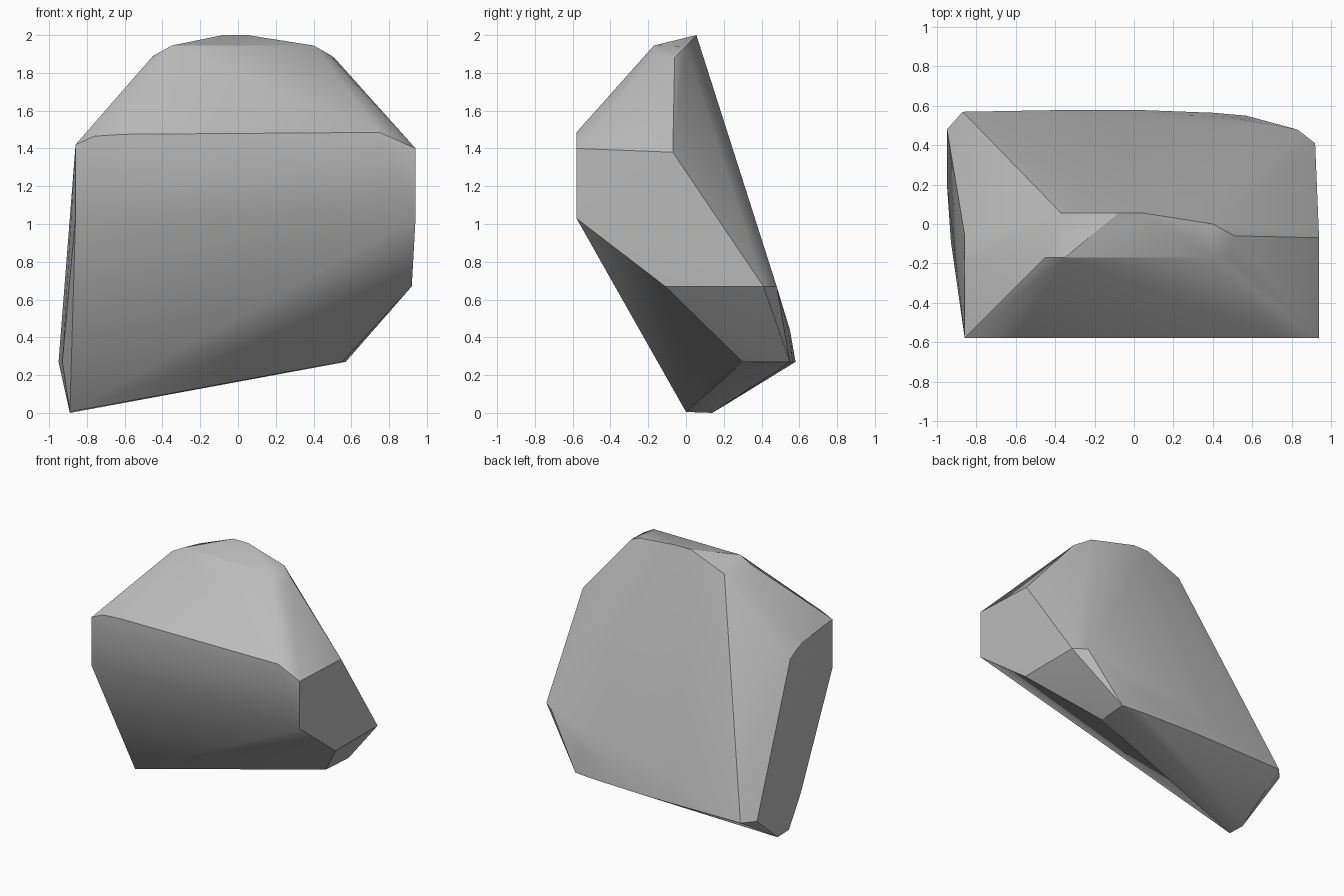
import bpy
import bmesh

cube = bpy.data.objects.get("Cube")
if cube:
    bpy.data.objects.remove(cube, do_unlink=True)


def flat_colour(name, rgb):
    mat = bpy.data.materials.new(name)
    mat.use_nodes = True
    colour = (*rgb, 1)
    mat.diffuse_color = colour
    mat.node_tree.nodes["Principled BSDF"].inputs["Base Color"].default_value = colour
    return mat


def profile(axis, level, corners):
    """Lift a flat outline into space: the given axis is held at one level."""
    lifted = []
    for corner in corners:
        point = list(corner)
        point.insert("xyz".index(axis), level)
        lifted.append(point)
    return lifted


# Outlines of the chipped facets, each lying in one plane
points = []
# Flat ends
points += profile("x", .94, [(-.58, 1.4), (-.07, 1.38), (-.58, 1.03)])
points += profile("x", .92, [(-.11, .67), (.41, .67)])
points += profile("x", -.86, [(-.58, 1.42), (-.58, 1.04), (-.2, 1.385), (-.06, 1.31)])
# Front brow
points += profile("y", -.58, [(-.76, 1.465), (-.6, 1.475), (.75, 1.485)])
# Crown, front and back rims
points += profile("y", -.17, [(-.45, 1.89), (-.35, 1.945), (.4, 1.945), (.48, 1.9)])
points += profile("y", .055, [(-.37, 1.885), (-.08, 2), (.05, 2)])
points += profile("y", 0, [(-.39, 1.885), (.4, 1.94)])
points += profile("y", -.06, [(.51, 1.88)])
# Back shoulder and bulge
points += profile("z", .67, [(.83, .48)])
points += profile("z", .44, [(-.3, .55), (.3, .55), (.5, .54)])
# Heel rim around the lower back
points += profile("z", .27, [(-.95, .48), (-.95, .2), (-.93, -.09), (-.87, .57), (-.3, .58),
                             (0, .58), (.4, .565), (.57, .55), (.55, .3)])
# Keel the boulder stands on
points += profile("x", -.89, [(0, .005), (.14, 0)])

# Wrap the outlines in one convex stone
bm = bmesh.new()
for point in points:
    bm.verts.new(point)
hull = bmesh.ops.convex_hull(bm, input=bm.verts)
unused = {v for v in hull["geom_interior"] + hull["geom_unused"]
          if isinstance(v, bmesh.types.BMVert)}
bmesh.ops.delete(bm, geom=list(unused), context="VERTS")
bmesh.ops.recalc_face_normals(bm, faces=bm.faces)

mesh = bpy.data.meshes.new("boulder")
bm.to_mesh(mesh)
bm.free()
boulder = bpy.data.objects.new("boulder", mesh)
bpy.context.collection.objects.link(boulder)
mesh.materials.append(flat_colour("stone grey", (.5, .5, .5)))

# Soft facets with crisp ridges
bpy.ops.object.select_all(action="DESELECT")
boulder.select_set(True)
bpy.context.view_layer.objects.active = boulder
bpy.ops.object.shade_smooth_by_angle()
